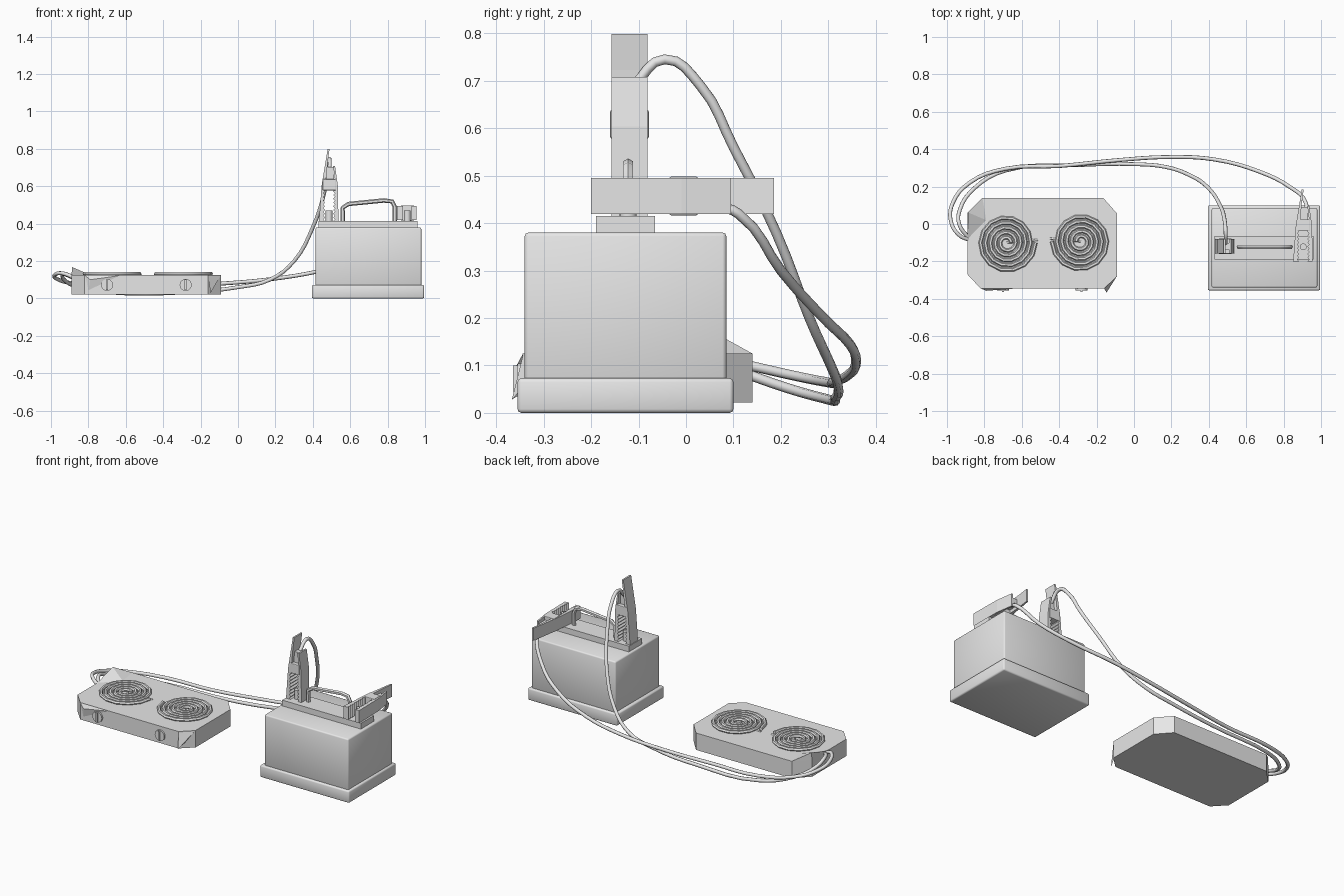
import bpy, bmesh, math
from mathutils import Vector, Matrix

cube = bpy.data.objects.get("Cube")
if cube:
    bpy.data.objects.remove(cube, do_unlink=True)

grey = bpy.data.materials.new("light_grey")
grey.use_nodes = True
grey.diffuse_color = (0.8, 0.8, 0.8, 1)
grey.node_tree.nodes["Principled BSDF"].inputs["Base Color"].default_value = (0.8, 0.8, 0.8, 1)


def finish(name, bm, matrix=None):
    bmesh.ops.recalc_face_normals(bm, faces=bm.faces)
    mesh = bpy.data.meshes.new(name)
    bm.to_mesh(mesh)
    bm.free()
    mesh.materials.append(grey)
    ob = bpy.data.objects.new(name, mesh)
    bpy.context.collection.objects.link(ob)
    if matrix:
        ob.matrix_world = matrix
    return ob


def smooth(ob, angle=None):
    bpy.ops.object.select_all(action='DESELECT')
    ob.select_set(True)
    bpy.context.view_layer.objects.active = ob
    if angle:
        bpy.ops.object.shade_smooth_by_angle(angle=math.radians(angle))
    else:
        bpy.ops.object.shade_smooth()


def box(name, x, y, z, bevel=0, matrix=None):
    bm = bmesh.new()
    bmesh.ops.create_cube(bm, size=1)
    for v in bm.verts:
        v.co = [(a + b) / 2 + c * (b - a) for (a, b), c in zip((x, y, z), v.co)]
    if bevel:
        bmesh.ops.bevel(bm, geom=bm.edges[:], offset=bevel, segments=2,
                        profile=0.5, affect='EDGES')
    return finish(name, bm, matrix)


def prism(name, outline, axis, low, high, matrix=None):
    """Extrude a 2D outline along 'y' or 'z'."""
    bm = bmesh.new()
    place = (lambda a, b: (a, low, b)) if axis == 'y' else (lambda a, b: (a, b, low))
    face = bm.faces.new([bm.verts.new(place(a, b)) for a, b in outline])
    new = bmesh.ops.extrude_face_region(bm, geom=[face])["geom"]
    shift = Vector((0, high - low, 0) if axis == 'y' else (0, 0, high - low))
    bmesh.ops.translate(bm, vec=shift, verts=[e for e in new if isinstance(e, bmesh.types.BMVert)])
    return finish(name, bm, matrix)


def cylinder(name, radius, depth, centre, sides=16, rotation=Matrix()):
    bm = bmesh.new()
    bmesh.ops.create_cone(bm, cap_ends=True, segments=sides, radius1=radius,
                          radius2=radius, depth=depth)
    ob = finish(name, bm, Matrix.Translation(centre) @ rotation)
    smooth(ob, 40)
    return ob


def tube(name, points, radius, kind='POLY', resolution=2, steps=4):
    """Round tube along a path, turned into a mesh."""
    curve = bpy.data.curves.new(name, 'CURVE')
    curve.dimensions = '3D'
    curve.bevel_depth = radius
    curve.bevel_resolution = resolution
    curve.use_fill_caps = True
    spline = curve.splines.new(kind)
    if kind == 'BEZIER':
        spline.bezier_points.add(len(points) - 1)
        spline.resolution_u = steps
        for p, co in zip(spline.bezier_points, points):
            p.co = co
            p.handle_left_type = p.handle_right_type = 'AUTO'
    else:
        spline.points.add(len(points) - 1)
        for p, co in zip(spline.points, points):
            p.co = (*co, 1)
    temp = bpy.data.objects.new(name + "_path", curve)
    bpy.context.collection.objects.link(temp)
    bpy.context.view_layer.update()
    mesh = bpy.data.meshes.new_from_object(
        temp.evaluated_get(bpy.context.evaluated_depsgraph_get()))
    bpy.data.objects.remove(temp, do_unlink=True)
    mesh.materials.clear()
    mesh.materials.append(grey)
    ob = bpy.data.objects.new(name, mesh)
    bpy.context.collection.objects.link(ob)
    smooth(ob, 50)


# Battery case with foot and terminal ridge
smooth(box("battery_foot", (0.395, 0.995), (-0.355, 0.10), (0, 0.073), 0.008), 50)
smooth(box("battery_body", (0.415, 0.98), (-0.34, 0.085), (0.06, 0.38), 0.008))
box("terminal_ridge", (0.43, 0.96), (-0.19, -0.065), (0.37, 0.415))

# Carrying handle
handle = [(0.56, 0.41), (0.56, 0.485), (0.59, 0.505), (0.78, 0.524),
          (0.825, 0.518), (0.838, 0.49), (0.838, 0.41)]
tube("battery_handle", [(x, -0.122, z) for x, z in handle], 0.012, resolution=1)

# Battery posts
for side, x in (("right", 0.487), ("left", 0.905)):
    cylinder(side + "_terminal_post", 0.018, 0.06, (x, -0.122, 0.44))


# Spring clamps: a long and a short toothed arm around a pivot
def clamp(side, matrix):
    teeth = 8
    pitch = 0.16 / teeth
    inner = [(0.022 + (i % 2) * 0.009, i * pitch / 2) for i in range(2 * teeth + 1)]
    arms = {
        "long": [(-0.008, 0.31), (0.002, 0.385), (-0.008, 0.385), (-0.04, 0.19), (-0.054, 0)],
        "short": [(0.034, 0.20), (0.022, 0.295), (0.032, 0.295), (0.047, 0.19), (0.05, 0)],
    }
    for label, outer in arms.items():
        sign = -1 if label == "long" else 1
        outline = [(sign * u, l) for u, l in inner] + outer
        prism(f"{side}_clamp_{label}_arm", outline, 'y', -0.038, 0.038, matrix)
    box(side + "_clamp_pivot", (-0.035, 0.037), (-0.041, 0.041), (0.165, 0.225), 0.004, matrix)
    box(side + "_clamp_cable_sleeve", (-0.014, 0.026), (-0.018, 0.018), (0.215, 0.29), 0, matrix)


clamp("right", Matrix.Translation((0.487, -0.119, 0.413)))
clamp("left", Matrix.Translation((0.905, -0.2, 0.457)) @ Matrix.Rotation(-math.pi / 2, 4, 'X'))

# Hot plate body with cut corners
plate = [(-0.82, -0.345), (-0.16, -0.345), (-0.09, -0.28), (-0.09, 0.055),
         (-0.165, 0.14), (-0.81, 0.14), (-0.89, 0.06), (-0.89, -0.27)]
prism("hot_plate_body", plate, 'z', 0.022, 0.125)


# Bent sheet corners
def bent_corner(name, base, tip):
    bm = bmesh.new()
    verts = [bm.verts.new(p) for p in base]
    top = bm.verts.new(tip)
    bm.faces.new(verts)
    for a, b in zip(verts, verts[1:] + verts[:1]):
        bm.faces.new((a, b, top))
    finish(name, bm)


bent_corner("raised_back_corner", [(-0.89, -0.08, 0.125), (-0.79, 0.02, 0.125),
            (-0.81, 0.14, 0.125), (-0.89, 0.06, 0.125)], (-0.887, 0.062, 0.168))
bent_corner("loose_front_corner", [(-0.16, -0.343, 0.124), (-0.092, -0.28, 0.124),
            (-0.13, -0.315, 0.06)], (-0.147, -0.367, 0.028))
bent_corner("bent_front_edge", [(-0.82, -0.344, 0.124), (-0.62, -0.344, 0.124),
            (-0.80, -0.344, 0.04)], (-0.79, -0.357, 0.10))

# Spiral heating coils with a terminal lead, and control knobs
turns, sides = 5, 14
for side, x, y, lead in (("right", -0.68, -0.10, 1), ("left", -0.285, -0.093, -1)):
    path = []
    for i in range(turns * sides + 1):
        t = i / (turns * sides)
        a = 2 * math.pi * i / sides
        r = 0.022 + 0.132 * t
        path.append((x + lead * r * math.cos(a), y + r * math.sin(a), 0.132))
    tube(side + "_heating_coil", path, 0.0105, resolution=1)
    tube(side + "_coil_lead", [(x, y, 0.124), (x + lead * 0.165, y + 0.015, 0.124)], 0.006)

for side, x in (("right", -0.70), ("left", -0.28)):
    cylinder(side + "_knob", 0.032, 0.016, (x, -0.347, 0.072), 20,
             Matrix.Rotation(math.pi / 2, 4, 'X'))
    box(side + "_knob_grip", (x - 0.005, x + 0.005), (-0.364, -0.35), (0.044, 0.100))

# Cables from the clamps, around the back, into the plate's side
tube("right_clamp_cable", [
    (0.49, -0.11, 0.69), (0.49, -0.045, 0.745), (0.483, 0.03, 0.69), (0.46, 0.10, 0.56),
    (0.40, 0.19, 0.38), (0.30, 0.26, 0.20), (0.17, 0.305, 0.10), (0, 0.32, 0.06),
    (-0.29, 0.315, 0.032), (-0.69, 0.285, 0.032), (-0.855, 0.19, 0.06),
    (-0.93, 0.08, 0.10), (-0.935, 0, 0.13), (-0.88, -0.08, 0.11)], 0.0105, 'BEZIER')
tube("left_clamp_cable", [
    (0.92, 0.06, 0.44), (0.92, 0.11, 0.42), (0.83, 0.20, 0.30), (0.67, 0.28, 0.21),
    (0.43, 0.345, 0.145), (0.19, 0.358, 0.105), (-0.08, 0.342, 0.08), (-0.40, 0.31, 0.065),
    (-0.69, 0.295, 0.065), (-0.88, 0.22, 0.08), (-0.97, 0.11, 0.105),
    (-0.98, 0.02, 0.125), (-0.94, -0.055, 0.135), (-0.87, -0.09, 0.11)], 0.0105, 'BEZIER')
